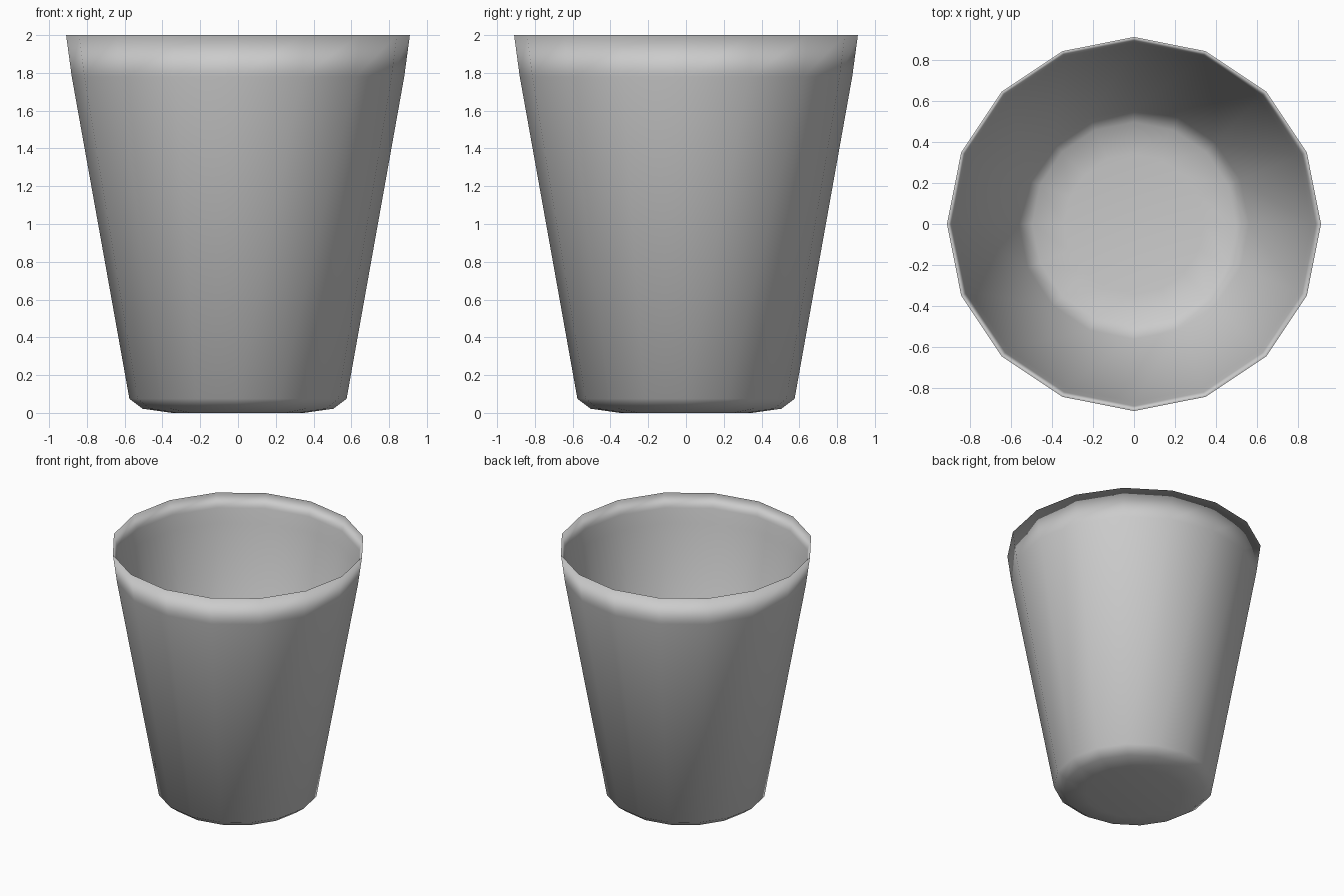
import bpy, bmesh, math

if "Cube" in bpy.data.objects:
    bpy.data.objects.remove(bpy.data.objects["Cube"])

SIDES = 16

# Cup cross-section (radius, height): outside from base to rim, then down the inside
profile = [
    (0.35, 0.0), (0.505, 0.022), (0.575, 0.075), (0.88, 1.78), (0.91, 2.0),
    (0.885, 1.89), (0.865, 1.78), (0.56, 0.09), (0.495, 0.04), (0.34, 0.02),
]

bm = bmesh.new()
rings = []
for r, z in profile:
    rings.append([bm.verts.new((r * math.cos(2 * math.pi * i / SIDES),
                                r * math.sin(2 * math.pi * i / SIDES), z))
                  for i in range(SIDES)])

# Walls between neighbouring rings
for a, b in zip(rings, rings[1:]):
    for i in range(SIDES):
        j = (i + 1) % SIDES
        bm.faces.new((a[i], a[j], b[j], b[i]))

# Underside and inner floor
bm.faces.new(rings[0][::-1])
bm.faces.new(rings[-1])
bmesh.ops.recalc_face_normals(bm, faces=bm.faces)

# Smooth shaded throughout, including the rim
for f in bm.faces:
    f.smooth = True

mesh = bpy.data.meshes.new("cup")
bm.to_mesh(mesh)
bm.free()
cup = bpy.data.objects.new("cup", mesh)
bpy.context.collection.objects.link(cup)
